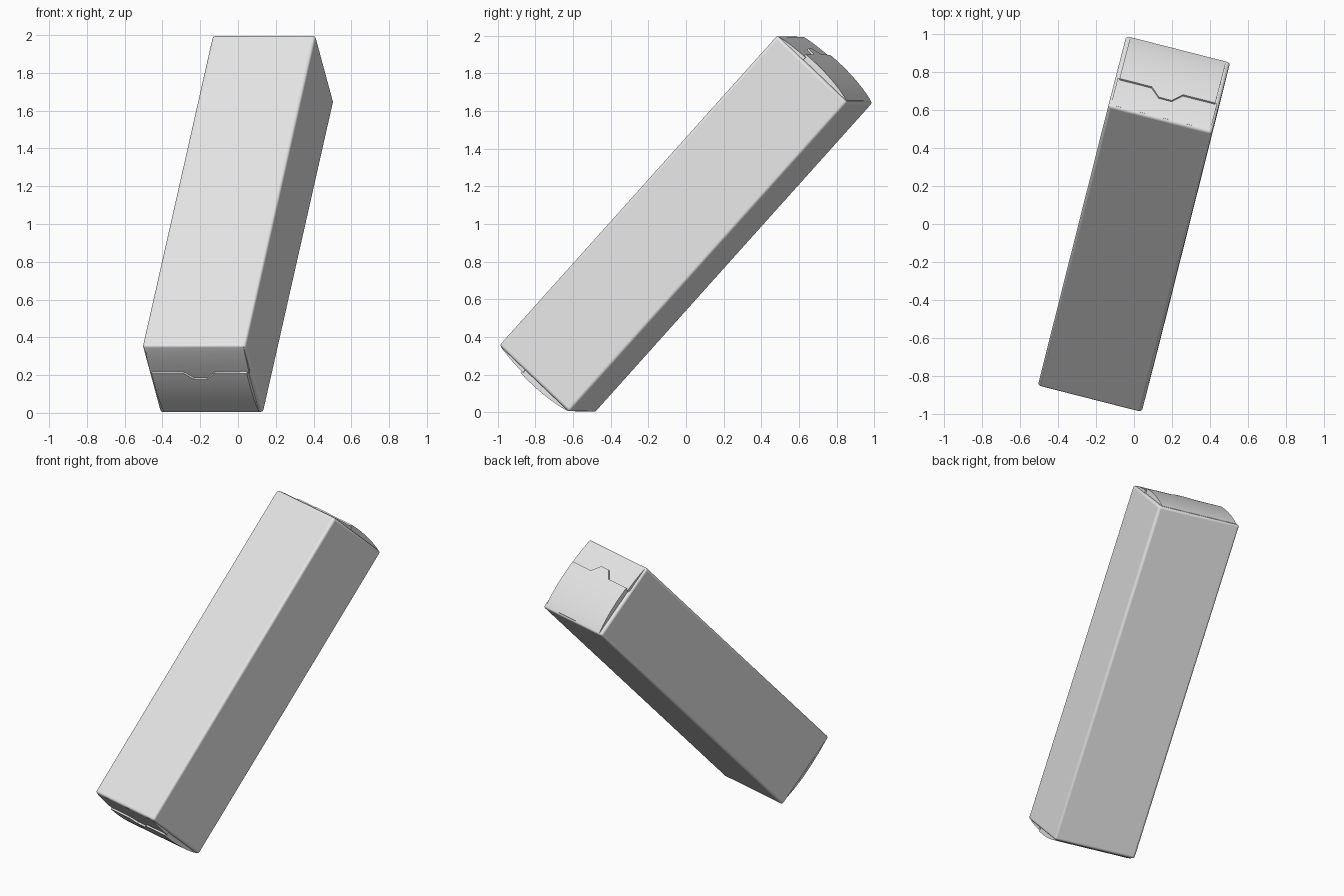
import bpy, bmesh
from mathutils import Matrix, Vector

if "Cube" in bpy.data.objects:
    bpy.data.objects.remove(bpy.data.objects["Cube"])

# Tilted carton axes: width u, depth v, length w
w = Vector((0.166, 0.659, 0.735)).normalized()
u = Vector((0.968, -0.25, 0.0))
u = (u - w * u.dot(w)).normalized()
v = w.cross(u)
TILT = Matrix((u, v, w)).transposed().to_4x4()
TILT.translation = (0, 0, 1)
HU, HV, HW = 0.282, 0.262, 1.122

card = bpy.data.materials.new("light grey card")
card.diffuse_color = (0.8, 0.8, 0.8, 1)
card.use_nodes = True
card.node_tree.nodes["Principled BSDF"].inputs["Base Color"].default_value = card.diffuse_color


def finish(bm, name, bevel, segments):
    bmesh.ops.recalc_face_normals(bm, faces=bm.faces)
    me = bpy.data.meshes.new(name)
    bm.to_mesh(me)
    bm.free()
    ob = bpy.data.objects.new(name, me)
    bpy.context.collection.objects.link(ob)
    me.materials.append(card)
    me.transform(TILT)
    if bevel:
        m = ob.modifiers.new("soft edges", "BEVEL")
        m.width, m.segments = bevel, segments
    bpy.ops.object.select_all(action="DESELECT")
    ob.select_set(True)
    bpy.context.view_layer.objects.active = ob
    bpy.ops.object.shade_smooth_by_angle(angle=0.6)


def seam(x, tab):
    """Flap edge across the width, with a locking tab in the middle."""
    a = abs(x)
    t = 1 if a < 0.035 else max(0, (0.085 - a) / 0.05)
    return -0.08 + tab * t


def flap(name, end, bulge, start, stop, half):
    """Closed, gently bowed card panel between two edge curves."""
    xs = [-half, -half + 0.02, -0.16, -0.085, -0.06, -0.035, 0,
          0.035, 0.06, 0.085, 0.16, half - 0.02, half]
    rows = 14
    bm = bmesh.new()
    top, low = [], []
    for x in xs:
        a, b = start(x), stop(x)
        tc, lc = [], []
        for j in range(rows + 1):
            y = a + (b - a) * j / rows
            h = bulge * max(0, 1 - (y / HV) ** 2) ** 0.8
            tc.append(bm.verts.new((x, y, end * (HW - 0.004 + h))))
            lc.append(bm.verts.new((x, y, end * (HW - 0.02))))
        top.append(tc)
        low.append(lc)
    n = len(xs) - 1
    for i in range(n):
        for j in range(rows):
            for g in (top, low):
                bm.faces.new((g[i][j], g[i + 1][j], g[i + 1][j + 1], g[i][j + 1]))
        for j in (0, rows):
            bm.faces.new((top[i][j], top[i + 1][j], low[i + 1][j], low[i][j]))
    for i in (0, n):
        for j in range(rows):
            bm.faces.new((top[i][j], top[i][j + 1], low[i][j + 1], low[i][j]))
    finish(bm, name, 0, 1)


# Carton body
bm = bmesh.new()
bmesh.ops.create_cube(bm, size=2)
bmesh.ops.scale(bm, vec=(HU, HV, HW), verts=bm.verts)
finish(bm, "carton_body", 0.016, 4)

# Closing flaps: a wide outer one over a short inner one at each end
for end, label, tab in ((1, "top", -0.055), (-1, "bottom", 0.045)):
    flap(label + "_outer_flap", end, 0.036,
         lambda x: seam(x, tab), lambda x: HV - 0.012, HU - 0.022)
    flap(label + "_inner_flap", end, 0.024,
         lambda x: -HV + 0.012, lambda x: seam(x, tab) + 0.01, HU - 0.012)
